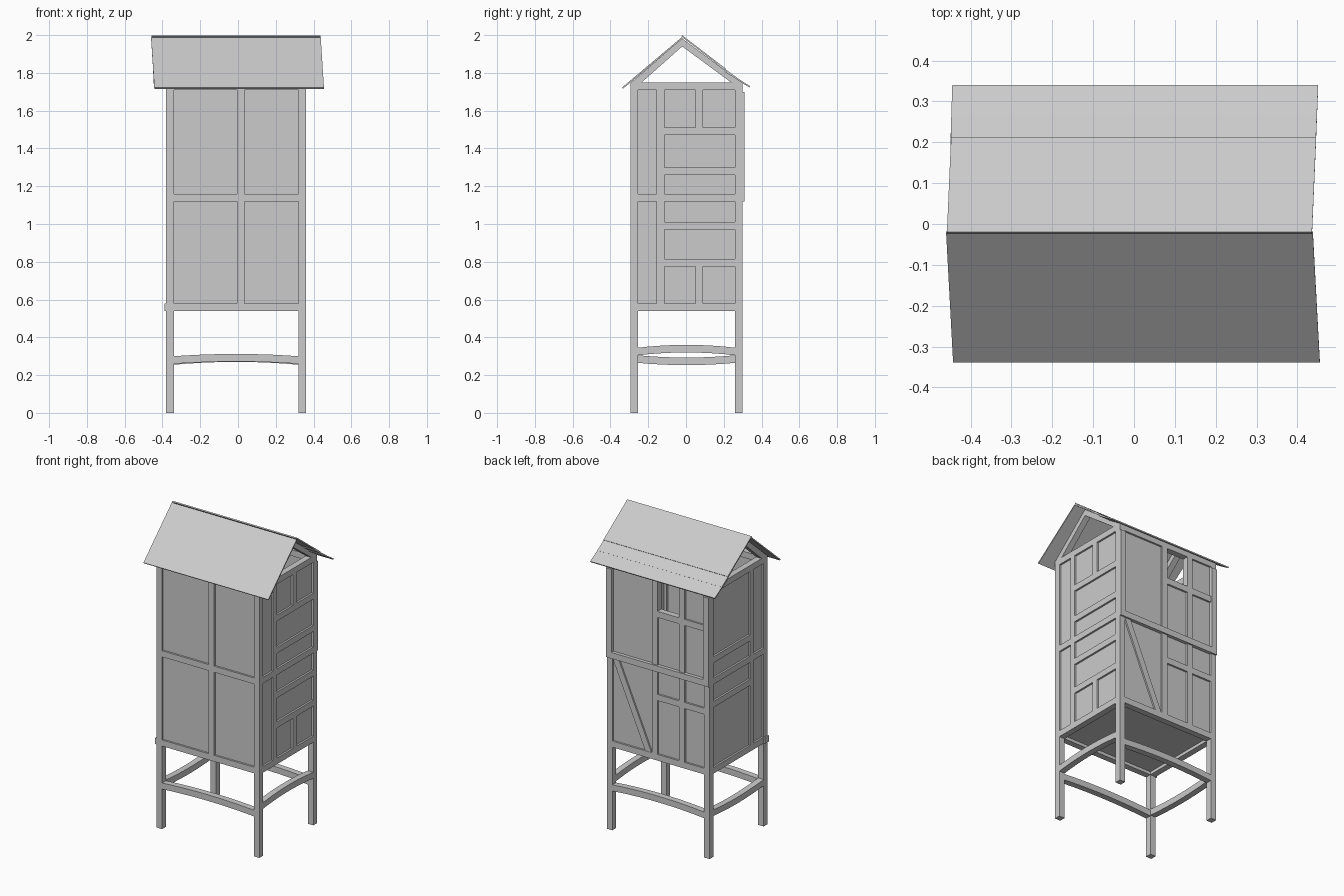
import bpy, bmesh, math
from mathutils import Vector

if "Cube" in bpy.data.objects:
    bpy.data.objects.remove(bpy.data.objects["Cube"])

X0, X1, Y0, Y1 = -0.38, 0.36, -0.295, 0.30   # outer faces of the timber frame
T = 0.04                                     # timber thickness
Z = [0.54, 1.12, 1.71]                       # undersides of the three beam rings


def mesh_object(name, verts, faces):
    me = bpy.data.meshes.new(name)
    bm = bmesh.new()
    vs = [bm.verts.new(v) for v in verts]
    for f in faces:
        bm.faces.new([vs[i] for i in f])
    bmesh.ops.recalc_face_normals(bm, faces=bm.faces)
    bm.to_mesh(me)
    bm.free()
    ob = bpy.data.objects.new(name, me)
    bpy.context.collection.objects.link(ob)
    return ob


def prism(name, profile, offset):
    """Extrude a closed loop of points along an offset vector."""
    n = len(profile)
    a = [Vector(p) for p in profile]
    b = [p + Vector(offset) for p in a]
    faces = [list(range(n)), list(range(n, 2 * n))]
    faces += [[i, (i + 1) % n, (i + 1) % n + n, i + n] for i in range(n)]
    return mesh_object(name, a + b, faces)


def box(name, x0, x1, y0, y1, z0, z1):
    return prism(name, [(x0, y0, z0), (x1, y0, z0), (x1, y1, z0), (x0, y1, z0)],
                 (0, 0, z1 - z0))


# Corner posts
for sx, x in (("left", X0), ("right", X1 - T)):
    for sy, y in (("front", Y0), ("back", Y1 - T)):
        box(f"{sy}_{sx}_post", x, x + T, y, y + T, 0, 1.75)

# Beam rings
for i, z in enumerate(Z):
    box(f"front_beam_{i}", X0 - (0.01 if i == 0 else 0), X1, Y0, Y0 + T, z, z + T)
    box(f"back_beam_{i}", X0, X1, Y1 - T, Y1 + (0.01 if i == 1 else 0), z, z + T)
    for s, x in (("left", X0), ("right", X1 - T)):
        box(f"{s}_beam_{i}", x, x + T, Y0, Y1, z, z + T)

# Front and back middle studs
box("front_stud", -0.005, 0.035, Y0, Y0 + T, 0.56, 1.73)
box("back_stud", -0.005, 0.035, Y1 - T, Y1, 0.56, 1.73)

# Upper back corner facings, slightly proud
for s, x in (("left", X0), ("right", X1 - T)):
    box(f"back_{s}_facing", x, x + T, Y1 - 0.01, Y1 + 0.01, 1.12, 1.70)

# Back wall timbers and diagonal brace
box("back_side_stud", -0.20, -0.16, Y1 - T, Y1, 0.58, 1.71)
for i, z in enumerate((0.93, 1.47)):
    box(f"back_rail_{i}", X0 + T, -0.005, Y1 - T, Y1, z, z + T)
prism("back_diagonal_brace",
      [(0.32, Y1 - T, 1.12), (0.275, Y1 - T, 1.12), (0.04, Y1 - T, 0.58), (0.085, Y1 - T, 0.58)],
      (0, T - 0.002, 0))

# Side wall timbers
for s, x in (("left", X0), ("right", X1 - T)):
    box(f"{s}_stud", x, x + T, -0.155, -0.115, 0.58, 1.71)
    for i, z in enumerate((0.775, 0.97, 1.26, 1.47)):
        if s == "right" or i in (1, 2):
            box(f"{s}_rail_{i}", x, x + T, -0.115, Y1 - T, z, z + T)
box("right_lower_short_stud", X1 - T, X1, 0.05, 0.09, 0.58, 0.775)
box("right_upper_short_stud", X1 - T, X1, 0.05, 0.09, 1.51, 1.71)

# Infill panels
P = 0.012
box("front_panel", X0 + T, X1 - T, Y0 + P, Y0 + 2 * P, 0.58, 1.71)
box("left_panel", X0 + P, X0 + 2 * P, Y0 + T, Y1 - T, 0.58, 1.71)
box("right_panel", X1 - 2 * P, X1 - P, Y0 + T, Y1 - T, 0.58, 1.71)
# Back infill leaves the small window open
for i, (a, b, z0, z1) in enumerate(((0.035, 0.32, 0.58, 1.71), (-0.34, -0.005, 0.58, 1.51),
                                    (-0.34, -0.20, 1.51, 1.71))):
    box(f"back_panel_{i}", a, b, Y1 - 2 * P, Y1 - P, z0, z1)
box("floor", X0 + T, X1 - T, Y0 + T, Y1 - T, 0.56, 0.575)


# Curved leg braces
def brace(name, start, end, depth, bow, height):
    n = 10
    a, b = Vector(start), Vector(end)
    low = []
    for i in range(n + 1):
        t = i / n
        p = a.lerp(b, t)
        p.z += bow * 4 * t * (1 - t)
        low.append(p)
    high = [p + Vector((0, 0, height)) for p in reversed(low)]
    return prism(name, low + high, depth)


brace("front_leg_brace", (X0 + T, Y0, 0.26), (X1 - T, Y0, 0.26), (0, T, 0), 0.012, 0.04)
brace("back_leg_brace", (X0 + T, Y1 - T, 0.255), (X1 - T, Y1 - T, 0.255), (0, T, 0), 0.015, 0.04)
brace("right_leg_brace", (X1 - T, Y0 + T, 0.305), (X1 - T, Y1 - T, 0.305), (T, 0, 0), 0.015, 0.04)
brace("left_leg_brace", (X0, Y0 + T, 0.265), (X0, Y1 - T, 0.265), (T, 0, 0), -0.012, 0.04)

# Gable rafters
for s, x in (("left", X0), ("right", X1 - T)):
    prism(f"{s}_gable_rafters",
          [(x, Y0, 1.745), (x, -0.02, 1.982), (x, 0.30, 1.745),
           (x, 0.245, 1.745), (x, -0.02, 1.94), (x, -0.24, 1.745)], (T, 0, 0))


# Roof sheets, slightly skewed
def sheet(name, top, bottom, lift=0.008):
    (xa, xb, y0, z0), (xc, xd, y1, z1) = top, bottom
    n = Vector((0, z0 - z1, abs(y1 - y0))).normalized() * lift
    if y1 < y0:
        n.y = -n.y
    return prism(name, [(xa, y0, z0), (xb, y0, z0), (xd, y1, z1), (xc, y1, z1)], n)


sheet("front_roof", (-0.46, 0.438, -0.018, 1.982), (-0.443, 0.455, -0.334, 1.716))
sheet("back_roof", (-0.458, 0.436, -0.024, 1.992), (-0.448, 0.446, 0.207, 1.815))
sheet("back_roof_middle_board", (-0.45, 0.444, 0.16, 1.845), (-0.447, 0.448, 0.266, 1.768))
sheet("back_roof_lower_board", (-0.449, 0.446, 0.21, 1.803), (-0.445, 0.451, 0.336, 1.722))
